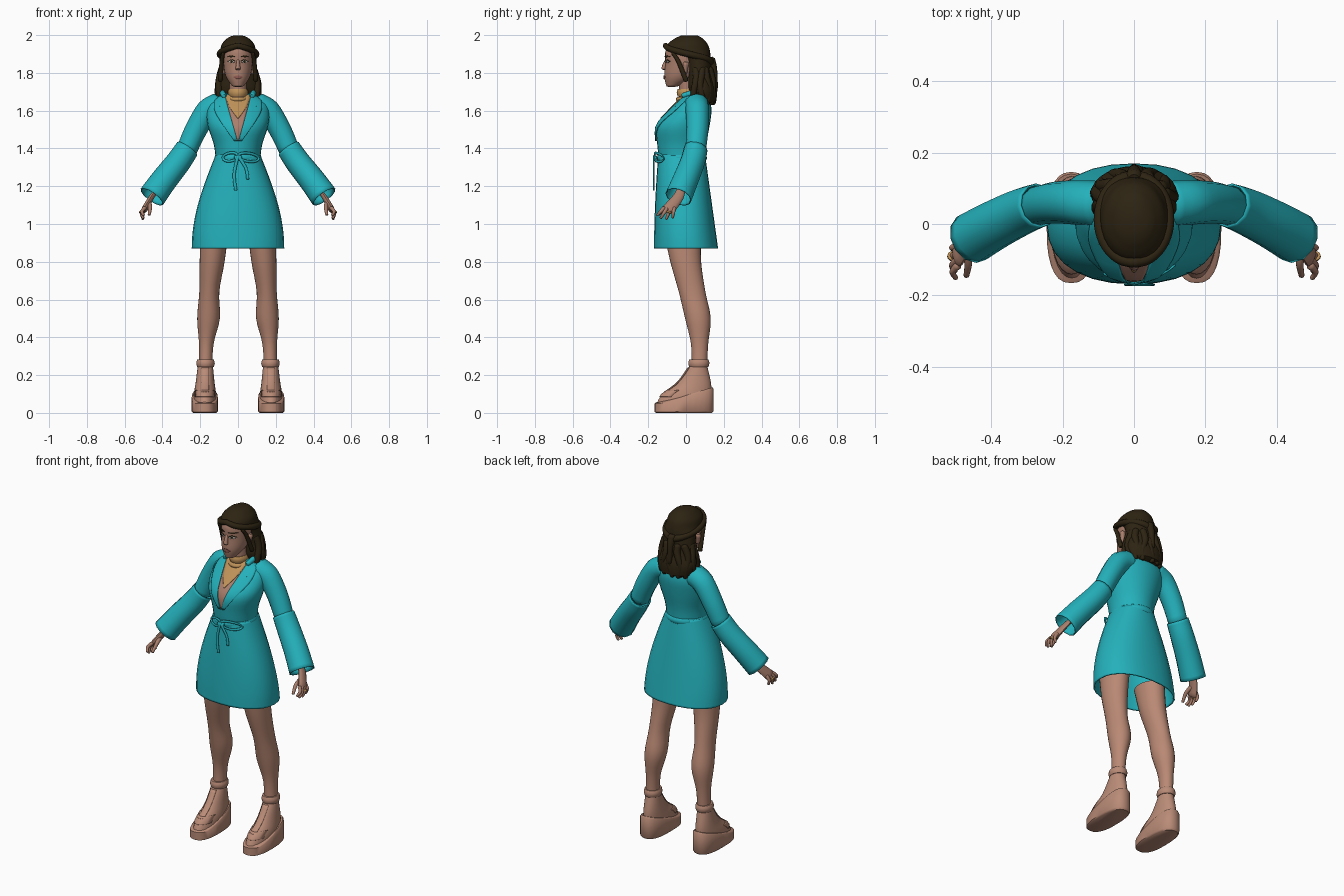
import bpy, bmesh, math
from mathutils import Vector
from mathutils.bvhtree import BVHTree

if "Cube" in bpy.data.objects:
    bpy.data.objects.remove(bpy.data.objects["Cube"])


def material(name, *colour):
    made = bpy.data.materials.new(name)
    made.use_nodes = True
    made.diffuse_color = (*colour, 1)
    shader = made.node_tree.nodes["Principled BSDF"]
    shader.inputs["Base Color"].default_value = (*colour, 1)
    shader.inputs["Roughness"].default_value = .8
    return made


COAT = material("teal cloth", .018, .44, .5)
SKIN = material("leg skin", .49, .25, .175)
FACE = material("face and hand skin", .4, .21, .15)
SHOE = material("tan leather", .49, .26, .185)
HAIR = material("dark brown hair", .026, .017, .006)
GOLD = material("gold", .52, .29, .1)
WHITE = material("eye white", .55, .5, .46)
LIPS = material("lips", .3, .11, .09)


def ring(z, half, front, back, x=0, power=2, sides=28):
    """One level cross-section, an ellipse squared off by power."""
    points = []
    for i in range(sides):
        angle = math.tau * i / sides
        c, s = [math.copysign(abs(f(angle)) ** (2 / power), f(angle)) for f in (math.cos, math.sin)]
        points.append(Vector((x + half * c, (front + back) / 2 + (back - front) / 2 * s, z)))
    return points


def flowing(rows, steps):
    """Add rows on a smooth curve through the given ones."""
    result = []
    for i in range(len(rows) - 1):
        before, after = rows[max(i - 1, 0)], rows[min(i + 2, len(rows) - 1)]
        for k in range(steps):
            t = k / steps
            result.append([b + ((c - a) + (2 * a - 5 * b + 4 * c - d) * t
                                + (3 * (b - c) + d - a) * t * t) * t / 2
                           for a, b, c, d in zip(before, rows[i], rows[i + 1], after)])
    return result + [rows[-1]]


def domed(end, inner, height):
    """Smaller row beyond an end, to round it off."""
    centre = sum(end, Vector()) / len(end)
    out = (centre - sum(inner, Vector()) / len(inner)).normalized()
    return [centre + (p - centre) * .6 + out * height * (p - centre).length for p in end]


def build(name, rows, mat, steps=4, dome=0, mirror=False, wall=0, closed=True):
    """Bridge rows of points; a wall leaves the ends open."""
    rows = flowing(rows, steps)
    if dome:
        rows = [domed(rows[0], rows[1], dome)] + rows + [domed(rows[-1], rows[-2], dome)]
    bm = bmesh.new()
    loops = [[bm.verts.new(p) for p in row] for row in rows]
    for low, high in zip(loops, loops[1:]):
        for i in range(0 if closed else 1, len(low)):
            bm.faces.new((low[i - 1], low[i], high[i], high[i - 1]))
    if not wall:
        bm.faces.new(loops[0])
        bm.faces.new(loops[-1])
    bmesh.ops.recalc_face_normals(bm, faces=bm.faces)
    mesh = bpy.data.meshes.new(name)
    bm.to_mesh(mesh)
    bm.free()
    mesh.shade_smooth()
    mesh.set_sharp_from_angle(angle=math.radians(50))
    mesh.materials.append(mat)
    part = bpy.data.objects.new(name, mesh)
    bpy.context.collection.objects.link(part)
    if mirror:
        part.modifiers.new("mirror", "MIRROR").use_mirror_merge = False
    if wall:
        shell = part.modifiers.new("wall", "SOLIDIFY")
        shell.thickness, shell.offset = wall, 0
    return part


def tube(name, path, start, end, mat, side=(0, 1, 0), flat=1, dome=.5, **options):
    """Round sections along a path, from start radius to end radius."""
    path = [Vector(p) for p in path]
    last = len(path) - 1
    rows = []
    for i, centre in enumerate(path):
        along = (path[min(i + 1, last)] - path[max(i - 1, 0)]).normalized()
        u = along.cross(Vector(side)).normalized()
        v = u.cross(along) * flat
        radius = start + (end - start) * i / last
        angles = [math.tau * k / 12 for k in range(12)]
        rows.append([centre + (u * math.cos(a) + v * math.sin(a)) * radius for a in angles])
    return build(name, rows, mat, dome=dome, **options)


def band(name, mat, z, height, puff, half, front, back, **options):
    """Rounded strap around a body section."""
    rows = [ring(z + height * k / 2, half + puff * (1 - k * k), front - puff * (1 - k * k),
                 back + puff * (1 - k * k), **options) for k in (-1, -.8, 0, .8, 1)]
    return build(name, rows, mat, steps=2, mirror="x" in options)


def surface(part):
    bpy.context.view_layer.update()
    return BVHTree.FromObject(part, bpy.context.evaluated_depsgraph_get())


def plate(name, base, edge, other, mat, lift=.003, mirror=False):
    """Thin sheet between two x-z edges, laid on the front of a surface."""
    rows = []
    for a, b in zip(*[flowing([[Vector(p)] for p in e], 6) for e in (edge, other)]):
        row = []
        for k in range(9):
            x, z = a[0].lerp(b[0], k / 8)
            hit = base.ray_cast(Vector((x, -1, z)), Vector((0, 1, 0)))[0]
            hit = hit or base.find_nearest(Vector((x, -.1, z)))[0]
            row.append(hit - Vector((0, lift, 0)))
        rows.append(row)
    build(name, rows, mat, steps=1, mirror=mirror, wall=.004, closed=False)


def oval(name, base, x, z, width, height, mat, lift=.003, mirror=True):
    """Almond-shaped plate."""
    edges = [[(x + width * (k / 8 - .5), z + sign * height / 2 * (.05 + math.sin(math.pi * k / 8)))
              for k in range(9)] for sign in (1, -1)]
    plate(name, base, *edges, mat, lift, mirror)


# Coat body and flared skirt
body = build("coat_body", [
    ring(z=1.34, half=.118, front=-.142, back=.1),
    ring(z=1.42, half=.128, front=-.152, back=.106),
    ring(z=1.52, half=.16, front=-.155, back=.125),
    ring(z=1.6, half=.165, front=-.09, back=.135),
    ring(z=1.65, half=.145, front=-.04, back=.125),
    ring(z=1.69, half=.075, front=-.005, back=.1)], COAT)
HEM, WAIST = .87, 1.36
skirt = []
for k in range(9):
    t = k / 8
    flare = math.sin(t * math.pi / 2) ** .9
    skirt.append(ring(WAIST + (HEM - WAIST) * t, half=.116 + .125 * flare ** 1.1,
                      front=-.143 - .022 * flare, back=.098 + .068 * t, power=2.25))
build("coat_skirt", skirt, COAT, wall=.008)

# Open neckline, chest piece and lapels
chest = surface(body)
v_tip, v_middle, v_top = (.003, 1.44), (.048, 1.6), (.07, 1.684)
bib_tip = (.003, 1.56)


def across(edge):
    return [(-x, z) for x, z in edge], edge


plate("neckline_skin", chest, *across([v_top, v_middle, v_tip]), FACE, lift=.002)
plate("chest_piece", chest, *across([v_top, (.045, 1.62), bib_tip]), GOLD, lift=.006)
plate("lapels", chest, [v_top, v_middle, v_tip], [(.12, 1.67), (.12, 1.59), (.02, 1.44)],
      COAT, lift=.007, mirror=True)
tube("collar", [(.075, -.015, 1.68), (.08, .04, 1.695), (.05, .09, 1.7), (0, .1, 1.7)],
     .014, .018, COAT, side=(0, 0, 1), mirror=True)

# Belt with a bow
band("belt", COAT, z=1.35, height=.035, puff=.007, half=.118, front=-.147, back=.104)
tube("bow_knot", [(-.014, -.162, 1.35), (.014, -.162, 1.35)], .014, .014, COAT, flat=.7)
for name, sign, reach, drop in (("left", 1, .11, .12), ("right", -1, .08, .18)):
    loop, tail = [], []
    for k in range(9):
        turn = math.tau * k / 8
        out = reach * (1 - math.cos(turn)) / 2
        loop.append((sign * out, 4 * out * out - .165, WAIST + .022 * math.sin(turn) - out / 8))
    for t in (0, .3, .6, 1):
        tail.append((sign * .035 * math.sin(2 * t) + .02 * t, -.17, WAIST - drop * t))
    tube("bow_loop_" + name, loop, .007, .007, COAT, flat=.6)
    tube("bow_tail_" + name, tail, .008, .008, COAT, flat=.5)

# Sleeves, the lower half widening to an open cuff
shoulder, elbow, cuff = Vector((.16, .06, 1.6)), Vector((.268, .052, 1.4)), Vector((.456, -.04, 1.144))
tube("upper_sleeves", [(.1, .055, 1.63), shoulder, (.222, .06, 1.5), elbow], .066, .055, COAT, mirror=True)
tube("lower_sleeves", [elbow, (.315, .035, 1.33), (.39, -.002, 1.235), cuff], .06, .07,
     COAT, dome=0, mirror=True, wall=.006)

# Hands with spread fingers
knuckles = Vector((.494, -.09, 1.08))
tube("hands", [elbow.lerp(cuff, .8), cuff, knuckles], .022, .034, FACE,
     side=(1, 0, .3), flat=.5, mirror=True)
for i, name in enumerate(("index", "middle", "ring", "little")):
    root = knuckles + Vector((0, .018 * (i - 1.5), .005))
    reach = .07 - .012 * abs(i - 1.5)
    fan = Vector((.15, .25 * i - .9, -1)).normalized() * reach
    bend = Vector((.012, 0, 0))
    tube(name + "_fingers", [root, root + fan / 2 + bend, root + fan], .011, .007, FACE,
         side=(1, 0, 0), mirror=True)
    if name == "ring":
        spot = root + fan / 3 + bend
        tube("finger_rings", [spot, spot + fan / 8], .014, .014, GOLD, side=(1, 0, 0), dome=.1, mirror=True)
tube("thumbs", [(.472, -.07, 1.11), (.465, -.11, 1.09), (.47, -.145, 1.05)], .014, .008, FACE,
     side=(1, 0, 0), mirror=True)

# Legs
build("legs", [
    ring(z=.95, x=.125, half=.073, front=-.115, back=.08),
    ring(z=.8, x=.137, half=.066, front=-.083, back=.08),
    ring(z=.64, x=.152, half=.053, front=-.038, back=.103),
    ring(z=.5, x=.156, half=.06, front=-.005, back=.131),
    ring(z=.36, x=.168, half=.038, front=.027, back=.117),
    ring(z=.2, x=.172, half=.035, front=.03, back=.11)], SKIN, mirror=True)

# Wedge shoes, the sole rising toward the heel
sole = []
for level, inset in ((0, .008), (.08, 0), (.92, 0), (1, .006)):
    outline = ring(0, x=.176, half=.069 - inset, front=inset - .166, back=.146 - inset, power=2.5)
    for p in outline:
        p.z = level * (.055 + max(0, p.y + .12) * .31)
    sole.append(outline)
build("shoe_soles", sole, SHOE, steps=1, mirror=True)
upper = build("shoe_uppers", [
    ring(z=.05, x=.175, half=.061, front=-.155, back=.134),
    ring(z=.1, x=.175, half=.059, front=-.125, back=.134),
    ring(z=.16, x=.174, half=.05, front=-.045, back=.132),
    ring(z=.25, x=.173, half=.04, front=.02, back=.112)], SHOE, mirror=True)
band("ankle_straps", SHOE, z=.263, height=.04, puff=.006, x=.172, half=.043, front=.018, back=.118)
feet = surface(upper)
plate("instep_straps", feet, [(.155, .24), (.155, .11)], [(.193, .24), (.193, .11)], SHOE, mirror=True)
plate("toe_straps", feet, [(.125, .12), (.125, .085)], [(.225, .12), (.225, .085)], SHOE, mirror=True)

# Neck and choker
build("neck", [ring(z, half=.046, front=-.036, back=.067) for z in (1.62, 1.79)], FACE)
band("choker", GOLD, z=1.695, height=.04, puff=.006, half=.048, front=-.043, back=.075)
band("necklace", GOLD, z=1.66, height=.025, puff=.008, half=.052, front=-.046, back=.08)

# Head
head = build("head", [
    ring(z=1.73, half=.03, front=-.104, back=-.04),
    ring(z=1.78, half=.064, front=-.115, back=.05),
    ring(z=1.85, half=.077, front=-.11, back=.093),
    ring(z=1.92, half=.075, front=-.107, back=.1),
    ring(z=1.97, half=.04, front=-.065, back=.065)], FACE, dome=.15)
tube("nose", [(0, -.102, 1.87), (0, -.113, 1.845), (0, -.117, 1.82)], .007, .014, FACE, dome=.3)
tube("ears", [(.076, -.005, 1.8), (.082, 0, 1.85)], .011, .016, FACE, mirror=True)

# Face details
face = surface(head)
oval("lashes", face, .033, 1.861, .04, .018, HAIR, lift=.001)
oval("eyes", face, .033, 1.859, .034, .013, WHITE, lift=.003)
oval("irises", face, .033, 1.859, .012, .012, HAIR, lift=.005)
oval("eyebrows", face, .035, 1.887, .045, .008, HAIR)
oval("mouth", face, 0, 1.778, .052, .018, LIPS, mirror=False)

# Hair mass around the face and down to the shoulders
build("hair", [
    ring(z=1.985, half=.055, front=-.055, back=.085),
    ring(z=1.955, half=.084, front=-.095, back=.113),
    ring(z=1.92, half=.094, front=-.1, back=.126),
    ring(z=1.88, half=.097, front=-.02, back=.131),
    ring(z=1.79, half=.104, front=.004, back=.14),
    ring(z=1.71, half=.121, front=.01, back=.161),
    ring(z=1.65, half=.1, front=.04, back=.16)], HAIR, dome=.2)

# Rolls swept from the parting to the back, strands and tail
roll = []
for k in range(9):
    turn = math.pi * k / 8
    roll.append((.096 * math.sin(turn), .012 - .12 * math.cos(turn), 1.945 - .09 * k / 8))
tube("front_hair_rolls", roll, .015, .019, HAIR, side=(0, 0, 1), mirror=True)
tube("temple_strands", [(.078, -.07, 1.905), (.086, -.04, 1.86), (.094, 0, 1.76)], .009, .013,
     HAIR, mirror=True)
tube("back_tail", [(0, .13, 1.87), (0, .147, 1.82), (0, .157, 1.72)], .024, .012, HAIR)

# Wavy locks fanned around the back
for i in range(9):
    turn = math.pi * (i * .15 - .1)
    outward, sideways = [Vector((math.cos(a), math.sin(a) * .72, 0)) for a in (turn, turn + math.pi / 2)]
    lock = []
    for k in range(6):
        drop = k / 5
        spread = .083 + .026 * math.sin(drop * 2.4)
        wave = .01 * math.sin(drop * 6 + i * 2)
        lock.append(Vector((0, .07, 1.82 - .18 * drop)) + outward * spread + sideways * wave)
    tube(f"hair_lock_{i + 1}", lock, .021, .015, HAIR, side=outward)
